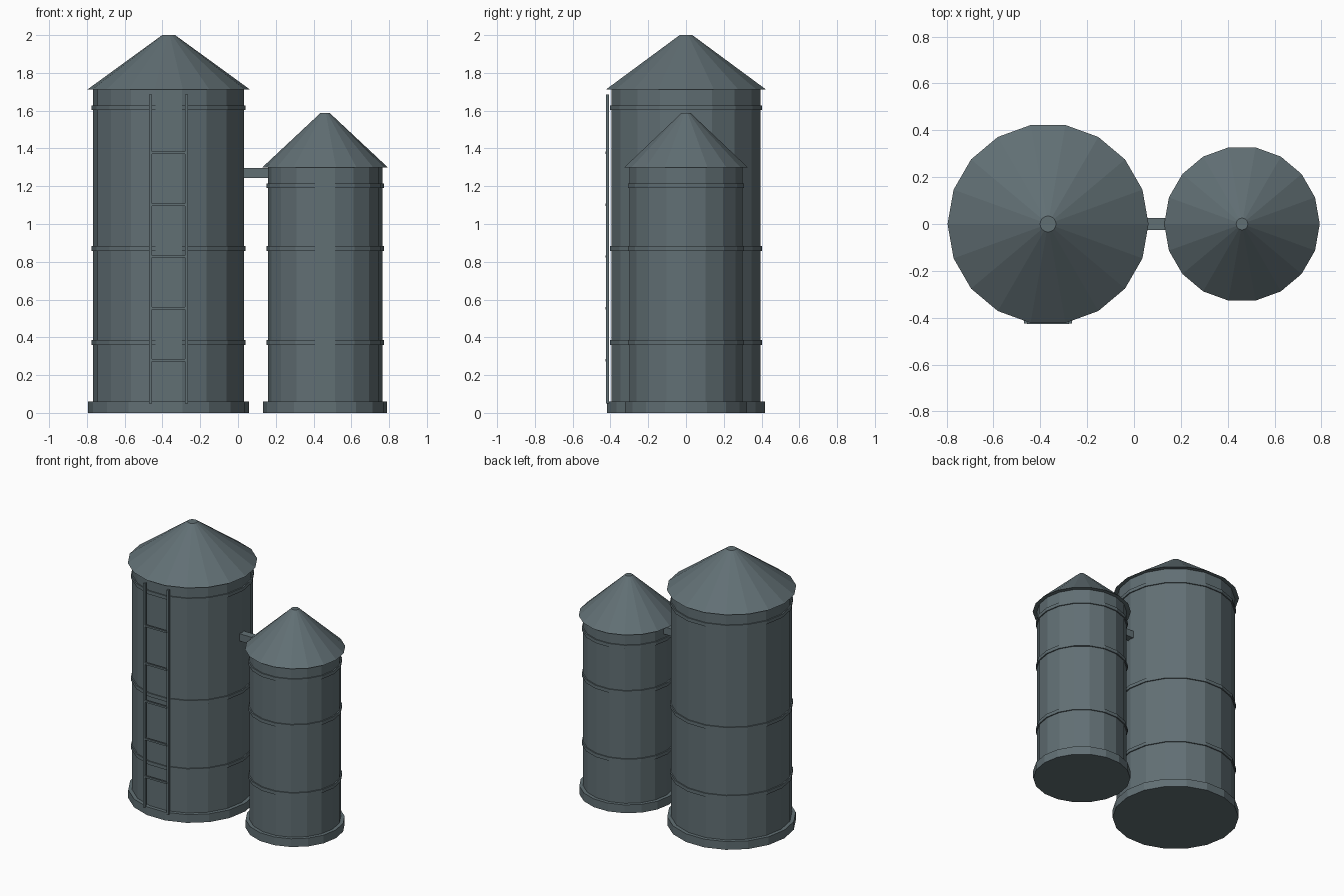
import bpy, bmesh, math
from mathutils import Matrix

if "Cube" in bpy.data.objects:
    bpy.data.objects.remove(bpy.data.objects["Cube"])

SIDES = 18

metal = bpy.data.materials.new("slate grey metal")
metal.diffuse_color = (0.12, 0.16, 0.175, 1)
metal.use_nodes = True
metal.node_tree.nodes["Principled BSDF"].inputs["Base Color"].default_value = metal.diffuse_color


def finish(name, bm):
    bmesh.ops.recalc_face_normals(bm, faces=bm.faces)
    me = bpy.data.meshes.new(name)
    bm.to_mesh(me)
    bm.free()
    me.materials.append(metal)
    ob = bpy.data.objects.new(name, me)
    bpy.context.collection.objects.link(ob)
    return ob


def drum(name, x, r0, r1, z0, z1):
    """Flat-sided closed drum or cone frustum with a corner on the x axis."""
    bm = bmesh.new()
    rings = []
    for r, z in ((r0, z0), (r1, z1)):
        rings.append([bm.verts.new((x + r * math.cos(2 * math.pi * i / SIDES),
                                    r * math.sin(2 * math.pi * i / SIDES), z))
                      for i in range(SIDES)])
    low, high = rings
    for i in range(SIDES):
        j = (i + 1) % SIDES
        bm.faces.new((low[i], low[j], high[j], high[i]))
    bm.faces.new(low[::-1])
    bm.faces.new(high)
    return finish(name, bm)


def box(name, x0, x1, y0, y1, z0, z1):
    bm = bmesh.new()
    bmesh.ops.create_cube(bm, size=1)
    m = (Matrix.Translation(((x0 + x1) / 2, (y0 + y1) / 2, (z0 + z1) / 2))
         @ Matrix.Diagonal((x1 - x0, y1 - y0, z1 - z0, 1)))
    bmesh.ops.transform(bm, matrix=m, verts=bm.verts)
    return finish(name, bm)


def silo(name, x, r, eave, top, roof_r, cap_r, base_r, band_r, bands):
    drum(name + "_body", x, r, r, 0.03, eave + 0.005)
    drum(name + "_base", x, base_r, base_r, 0, 0.06)
    drum(name + "_roof", x, roof_r, cap_r, eave, top)
    for n, z in enumerate(bands):
        drum(f"{name}_band_{n + 1}", x, band_r, band_r, z - 0.0125, z + 0.0125)


# Two silos
BIG_X, SMALL_X = -0.367, 0.461
silo("large_silo", BIG_X, 0.40, 1.713, 2.0, 0.429, 0.034, 0.426, 0.408,
     (0.373, 0.87, 1.615))
silo("small_silo", SMALL_X, 0.303, 1.30, 1.587, 0.332, 0.025, 0.328, 0.311,
     (0.373, 0.87, 1.203))

# Connecting duct between the silos
box("connecting_duct", 0.0, 0.19, -0.026, 0.026, 1.244, 1.297)

# Ladder on the front of the large silo
for side, label in ((-1, "left"), (1, "right")):
    cx = BIG_X + side * 0.095
    box("ladder_rail_" + label, cx - 0.008, cx + 0.008, -0.424, -0.408, 0.05, 1.685)
for n in range(5):
    z = 0.278 + 0.275 * n
    box(f"ladder_rung_{n + 1}", BIG_X - 0.09, BIG_X + 0.09,
        -0.427, -0.414, z - 0.0065, z + 0.0065)
